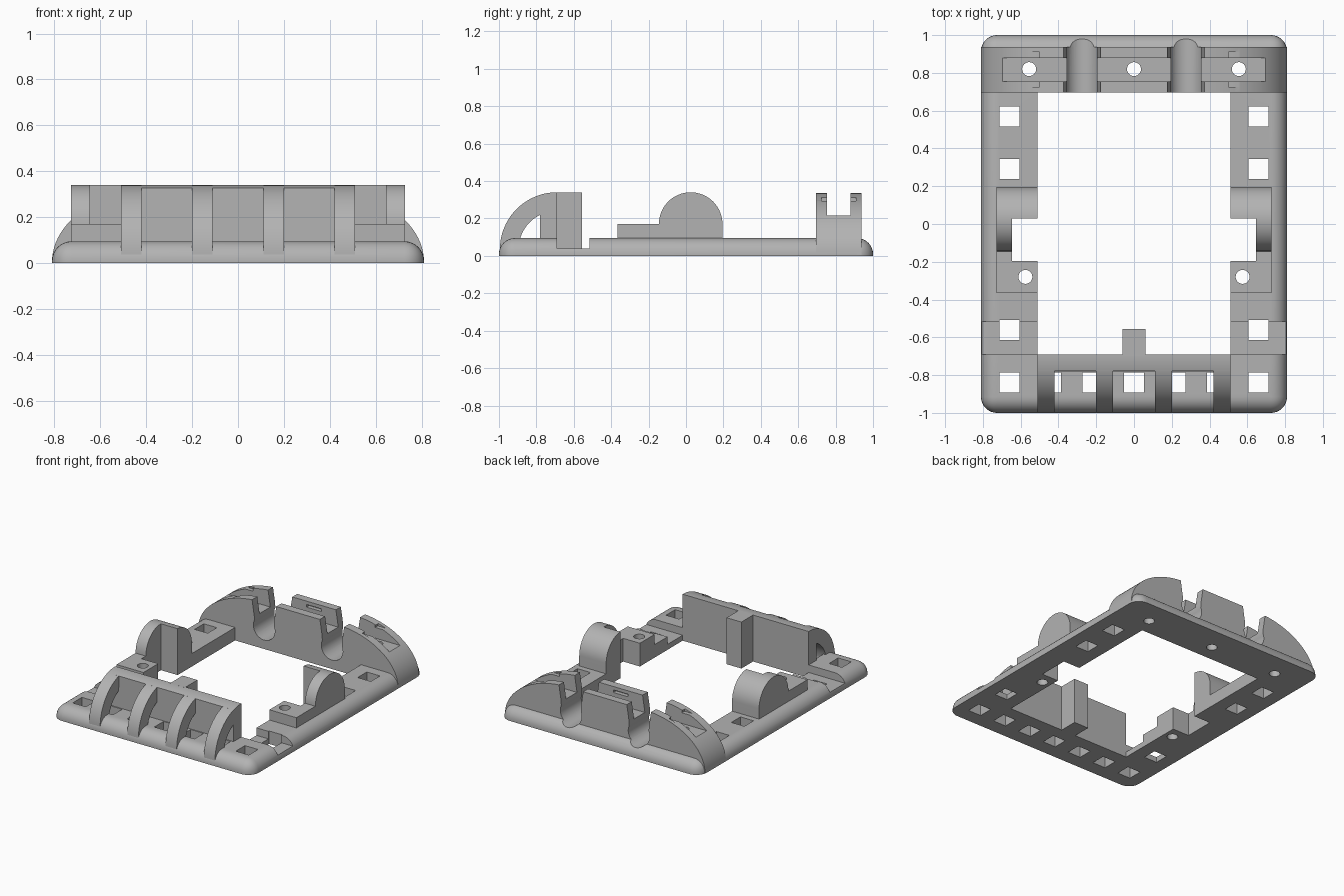
import bpy, bmesh
from math import sin, cos, radians

if "Cube" in bpy.data.objects:
    bpy.data.objects.remove(bpy.data.objects["Cube"])

grey = bpy.data.materials.new("plain grey")
grey.use_nodes = True
COLOUR = (0.45, 0.45, 0.45, 1)
grey.diffuse_color = COLOUR
grey.node_tree.nodes["Principled BSDF"].inputs["Base Color"].default_value = COLOUR


def make(name, bm):
    bmesh.ops.recalc_face_normals(bm, faces=bm.faces)
    mesh = bpy.data.meshes.new(name)
    bm.to_mesh(mesh)
    bm.free()
    mesh.materials.append(grey)
    ob = bpy.data.objects.new(name, mesh)
    bpy.context.scene.collection.objects.link(ob)
    return ob


def prism(name, points, axis, lo, hi):
    """Extrude a 2D outline along an axis from lo to hi."""
    lo, hi = min(lo, hi), max(lo, hi)
    place = {"x": lambda a, b, t: (t, a, b),
             "y": lambda a, b, t: (a, t, b),
             "z": lambda a, b, t: (a, b, t)}[axis]
    bm = bmesh.new()
    ends = [[bm.verts.new(place(a, b, t)) for a, b in points] for t in (lo, hi)]
    bm.faces.new(ends[0])
    bm.faces.new(ends[1])
    for i in range(len(points)):
        j = (i + 1) % len(points)
        bm.faces.new((ends[0][i], ends[0][j], ends[1][j], ends[1][i]))
    return make(name, bm)


def box(name, x0, x1, y0, y1, z0, z1):
    return prism(name, [(x0, y0), (x1, y0), (x1, y1), (x0, y1)], "z", z0, z1)


def arc(cx, cy, rx, ry, start, end, steps=24):
    angles = [radians(start + (end - start) * i / steps) for i in range(steps + 1)]
    return [(cx + rx * cos(a), cy + ry * sin(a)) for a in angles]


def pin(x, y):
    return prism("cutter", arc(x, y, 0.037, 0.037, 0, 345, 23), "z", -0.1, 0.5)


def cut(ob, cutters):
    """Subtract the cutters for good and delete them."""
    for c in cutters:
        c.hide_render = True
        mod = ob.modifiers.new("cut", "BOOLEAN")
        mod.operation, mod.solver, mod.object = "DIFFERENCE", "EXACT", c
    graph = bpy.context.evaluated_depsgraph_get()
    graph.update()
    mesh = bpy.data.meshes.new_from_object(ob.evaluated_get(graph))
    ob.modifiers.clear()
    ob.data = mesh
    for c in cutters:
        bpy.data.objects.remove(c)


parts = []

# Grooves for round rods, running through the rear rack and into the base
def rod_grooves():
    cutters = []
    for s in (-1, 1):
        x = s * 0.275
        outline = arc(x, 0.152, 0.087, 0.087, 155, 385)
        outline += [(x + 0.08, 0.22), (x + 0.108, 0.4), (x - 0.108, 0.4), (x - 0.08, 0.22)]
        cutters.append(prism("cutter", outline, "y", 0.6, 1.1))
    return cutters

# Base frame with rounded upper edges
base = box("base_frame", -0.81, 0.81, -1, 1, 0, 0.095)
bm = bmesh.new()
bm.from_mesh(base.data)
edges = [e for e in bm.edges if max(v.co.z for v in e.verts) > 0.05]
bmesh.ops.bevel(bm, geom=edges, offset=0.085, segments=8, profile=0.5, affect="EDGES")
bm.to_mesh(base.data)
bm.free()

cutters = [box("cutter", -0.51, 0.51, -0.69, 0.695, -0.1, 0.3),
           box("cutter", -0.645, 0.645, -0.195, 0.03, -0.1, 0.3)]
square_holes = [(s * 0.66, y) for s in (-1, 1) for y in (0.57, 0.29, -0.56)]
square_holes += [(i * 0.22, -0.84) for i in range(-3, 4)]
for x, y in square_holes:
    cutters.append(box("cutter", x - 0.053, x + 0.053, y - 0.053, y + 0.053, -0.1, 0.3))
for s in (-1, 1):
    xs = sorted((s * 0.5, s * 0.9))
    cutters.append(box("cutter", *xs, -0.69, -0.515, 0.04, 0.3))
    cutters.append(pin(s * 0.575, -0.28))
pin_xs = (-0.555, 0, 0.555)
cut(base, cutters + [pin(x, 0.82) for x in pin_xs] + rod_grooves())
parts.append(base)

# Rear rack: arched bar with a long channel, rod grooves and small side slots
outline = arc(0.31, 0.005, 0.5, 0.332, 0, 90) + arc(-0.31, 0.005, 0.5, 0.332, 90, 180)
rack = prism("rear_rack", outline, "y", 0.695, 0.937)
cutters = [box("cutter", -0.9, 0.9, 0.755, 0.88, 0.215, 0.5)]
for x in pin_xs:
    cutters.append(box("cutter", x - 0.06, x + 0.06, 0.725, 0.91, 0.293, 0.312))
    cutters.append(pin(x, 0.82))
cut(rack, cutters + rod_grooves())
parts.append(rack)

# Front wall with curved top edge
outline = [(-0.69, 0.01)] + arc(-0.69, 0.035, 0.305, 0.305, 90, 107, 6) + [(-0.78, 0.01)]
parts.append(prism("front_wall", outline, "x", -0.51, 0.51))
parts.append(box("wall_tab", -0.06, 0.06, -0.70, -0.555, 0, 0.34))

# Four curved ribs in front of the wall
outline = arc(-0.69, 0.035, 0.305, 0.305, 90, 180) + arc(-0.69, 0.035, 0.205, 0.205, 180, 90)
for n, x in enumerate((-0.465, -0.155, 0.155, 0.465)):
    parts.append(prism("front_rib_%d" % (n + 1), outline, "x", x - 0.045, x + 0.045))

# Side hubs: half-round support with a drilled ledge
outline = [(0.195, 0.01)] + arc(0.025, 0.17, 0.17, 0.17, 0, 180, 32)
outline += [(-0.365, 0.17), (-0.365, 0.01)]
for s, side in ((-1, "right"), (1, "left")):
    hub = prism(side + "_hub", outline, "x", s * 0.51, s * 0.728)
    xs = sorted((s * 0.4, s * 0.645))
    cut(hub, [box("cutter", *xs, -0.195, 0.03, -0.1, 0.5), pin(s * 0.575, -0.28)])
    parts.append(hub)

# Smooth the curved surfaces, keep edges sharp
bpy.ops.object.select_all(action="DESELECT")
for ob in parts:
    ob.select_set(True)
bpy.context.view_layer.objects.active = base
bpy.ops.object.shade_smooth_by_angle(angle=radians(30))
